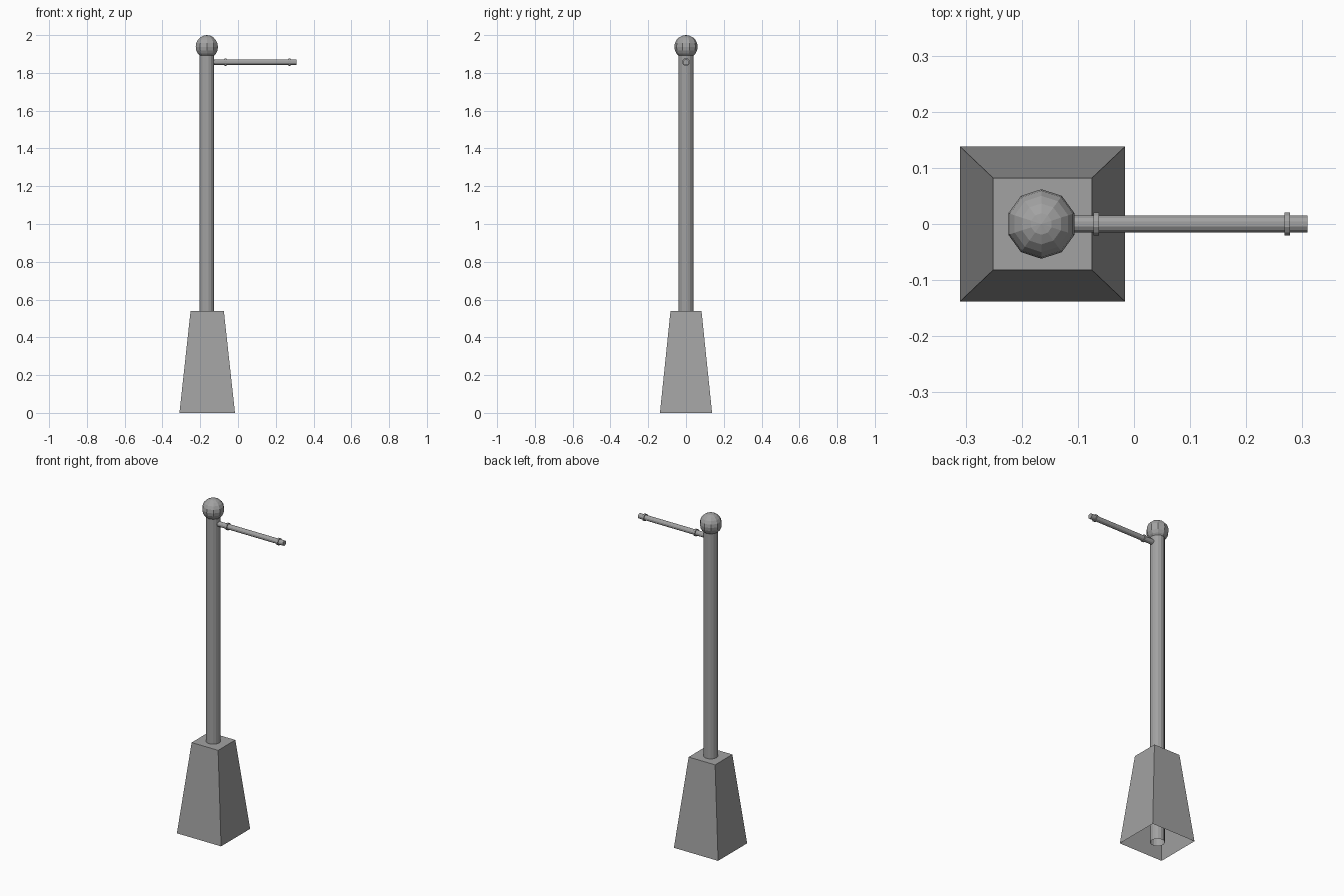
import bpy, bmesh
from math import pi
from mathutils import Matrix

if "Cube" in bpy.data.objects:
    bpy.data.objects.remove(bpy.data.objects["Cube"], do_unlink=True)

grey = bpy.data.materials.new("plain grey")
grey.use_nodes = True
colour = (0.36, 0.36, 0.36, 1)
grey.diffuse_color = colour
grey.node_tree.nodes["Principled BSDF"].inputs["Base Color"].default_value = colour

POLE_X = -0.165
ARM_Z = 1.857


def finish(name, bm):
    mesh = bpy.data.meshes.new(name)
    bm.to_mesh(mesh)
    bm.free()
    mesh.materials.append(grey)
    obj = bpy.data.objects.new(name, mesh)
    bpy.context.collection.objects.link(obj)
    return obj


def tube(name, sides, radius, start, end, along_x=False, capped=True):
    """Faceted cylinder standing on z at the pole, or lying on x as the arm."""
    bm = bmesh.new()
    bmesh.ops.create_cone(bm, cap_ends=capped, segments=sides,
                          radius1=radius, radius2=radius, depth=end - start)
    turn = Matrix.Rotation(pi / sides, 4, "Z")
    middle = (start + end) / 2
    if along_x:
        place = Matrix.Translation((middle, 0, ARM_Z)) @ Matrix.Rotation(pi / 2, 4, "Y")
    else:
        place = Matrix.Translation((POLE_X, 0, middle))
    bm.transform(place @ turn)
    return finish(name, bm)


# Tapered base, open underneath
bm = bmesh.new()
bmesh.ops.create_cube(bm, size=1)
bmesh.ops.delete(bm, geom=[f for f in bm.faces if f.normal.z < -0.5], context="FACES_ONLY")
for v in bm.verts:
    top = v.co.z > 0
    half_x, half_y = (0.088, 0.082) if top else (0.147, 0.138)
    v.co.x = POLE_X + 0.002 + (half_x if v.co.x > 0 else -half_x)
    v.co.y = half_y if v.co.y > 0 else -half_y
    v.co.z = 0.54 if top else 0
finish("base", bm)

# Pole, open-ended and running down through the base
tube("pole", 16, 0.04, 0.0, 1.905, capped=False)

# Ball on top
bm = bmesh.new()
bmesh.ops.create_uvsphere(bm, u_segments=10, v_segments=10, radius=0.062)
bm.transform(Matrix.Translation((POLE_X, 0, 1.938)))
finish("ball_finial", bm)

# Sign arm with its two collars
tube("arm", 12, 0.0155, -0.135, 0.309, along_x=True)
for name, x in (("inner_collar", -0.067), ("outer_collar", 0.273)):
    tube(name, 12, 0.021, x - 0.005, x + 0.005, along_x=True)
